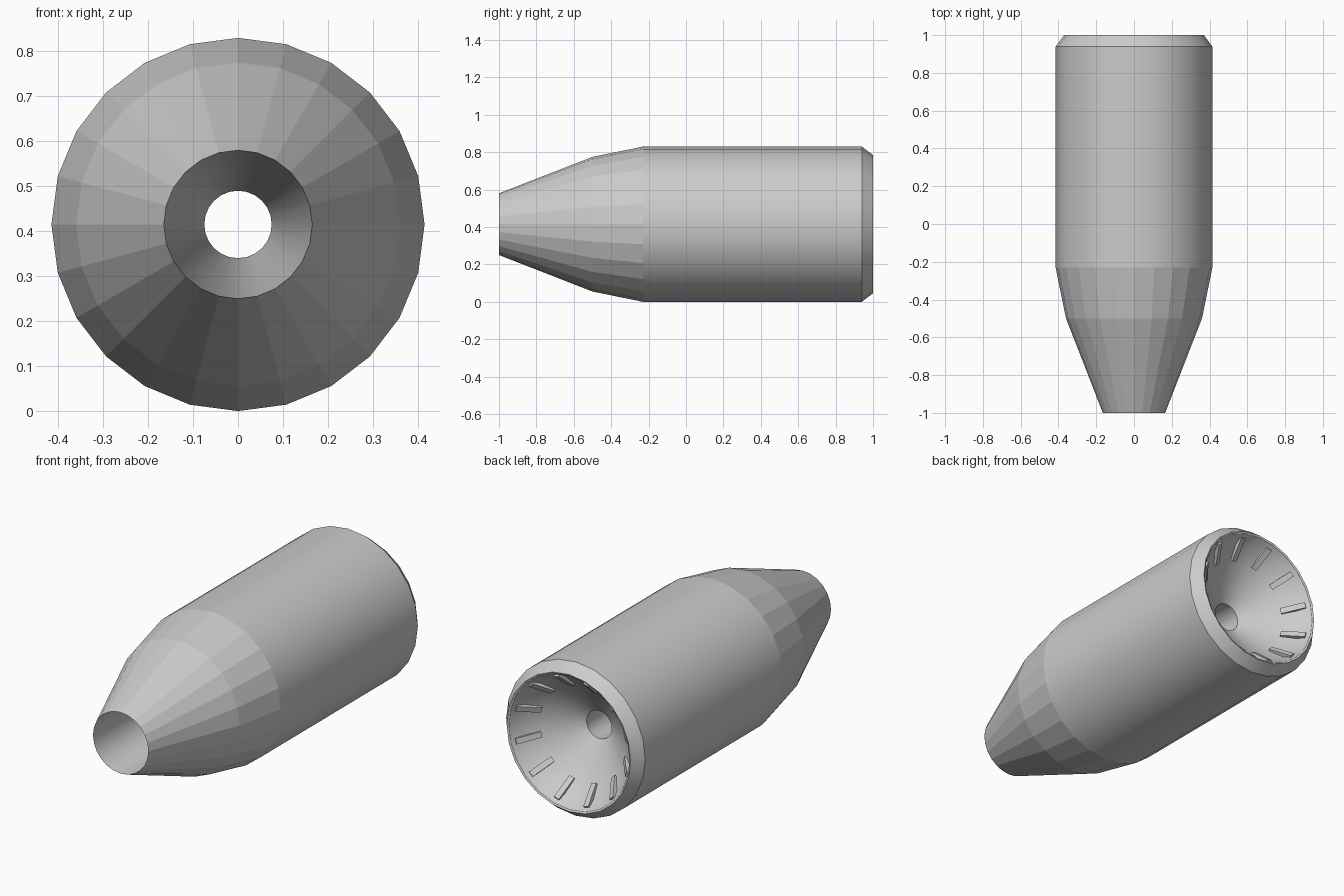
import bpy, bmesh, math
from mathutils import Matrix, Vector

if "Cube" in bpy.data.objects:
    bpy.data.objects.remove(bpy.data.objects["Cube"])

AXIS_Z = 0.415
SIDES = 24


def finish(name, bm, smooth_deg=None):
    bmesh.ops.recalc_face_normals(bm, faces=bm.faces)
    me = bpy.data.meshes.new(name)
    bm.to_mesh(me)
    bm.free()
    ob = bpy.data.objects.new(name, me)
    ob.location.z = AXIS_Z
    bpy.context.collection.objects.link(ob)
    if smooth_deg:
        bpy.ops.object.select_all(action='DESELECT')
        ob.select_set(True)
        bpy.context.view_layer.objects.active = ob
        bpy.ops.object.shade_smooth_by_angle(angle=math.radians(smooth_deg))
    return ob


def add_lathe(bm, profile, closed=False):
    """Revolve (y, radius) points around the y axis."""
    rings = []
    for y, r in profile:
        rings.append([bm.verts.new((r * math.sin(2 * math.pi * i / SIDES), y,
                                    r * math.cos(2 * math.pi * i / SIDES)))
                      for i in range(SIDES)])
    faces = []
    pairs = list(zip(rings, rings[1:]))
    if closed:
        pairs.append((rings[-1], rings[0]))
    for a, b in pairs:
        for i in range(SIDES):
            j = (i + 1) % SIDES
            faces.append(bm.faces.new((a[i], a[j], b[j], b[i])))
    return faces


# body: faceted nose, smooth barrel, rear funnel and tapering bore
bm = bmesh.new()
add_lathe(bm, [(-1, 0.165), (-0.5, 0.36), (-0.23, 0.415), (0.94, 0.415),
               (1, 0.37), (0.995, 0.36), (0.93, 0.325), (0.86, 0.25),
               (0.79, 0.15), (0.74, 0.075)], closed=True)
body = finish("chuck_body", bm, 35)
for poly in body.data.polygons:
    if poly.center.y < -0.23:
        poly.use_smooth = False

# low ribs around the inside of the funnel rim
bm = bmesh.new()
start, end = Vector((0, 0.97, 0.35)), Vector((0, 0.87, 0.265))
slope = math.atan2(end.z - start.z, end.y - start.y)
for i in range(12):
    turn = Matrix.Rotation(2 * math.pi * (i + 0.5) / 12, 4, 'Y')
    place = (turn @ Matrix.Translation((start + end) / 2)
             @ Matrix.Rotation(slope, 4, 'X')
             @ Matrix.Diagonal((0.03, (end - start).length, 0.03, 1)))
    bmesh.ops.create_cube(bm, size=1, matrix=place)
finish("rim_ribs", bm)
